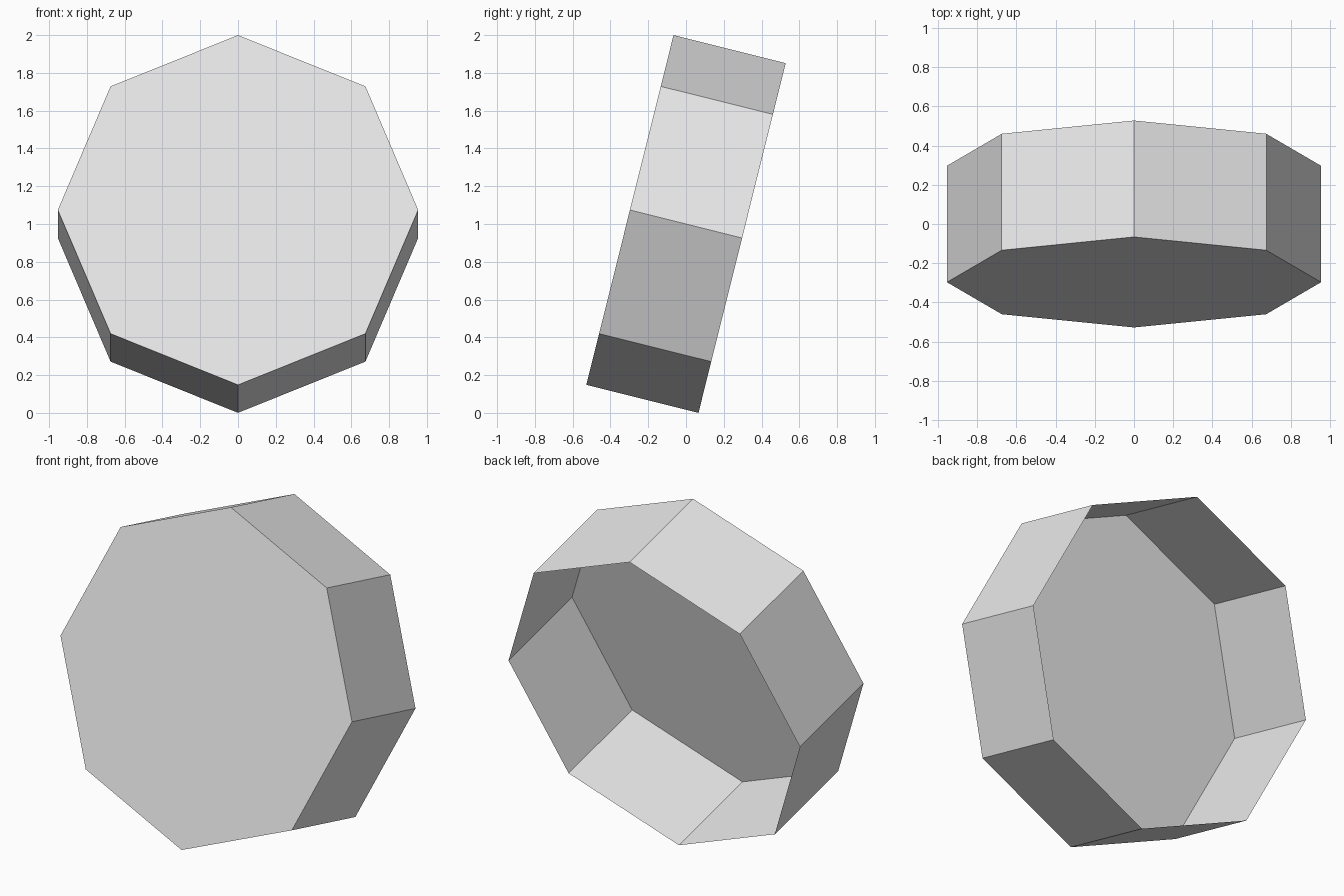
import bpy
import bmesh
from math import radians
from mathutils import Matrix, Vector

cube = bpy.data.objects.get("Cube")
if cube:
    bpy.data.objects.remove(cube, do_unlink=True)

SIDES = 8
RADIUS = 0.954
DEPTH = 0.612
TILT = radians(14)

# Plain grey material
grey = bpy.data.materials.new("light_grey")
grey.use_nodes = True
colour = (0.8, 0.8, 0.8, 1)
grey.diffuse_color = colour
grey.node_tree.nodes["Principled BSDF"].inputs["Base Color"].default_value = colour

# Closed front panel, with its rim extruded into thin side walls, open at the back
bm = bmesh.new()
bmesh.ops.create_circle(bm, cap_ends=True, segments=SIDES, radius=RADIUS,
                        matrix=Matrix.Translation((0, 0, -DEPTH / 2)))
walls = bmesh.ops.extrude_edge_only(bm, edges=bm.edges[:])
rim = [v for v in walls["geom"] if isinstance(v, bmesh.types.BMVert)]
bmesh.ops.translate(bm, verts=rim, vec=Vector((0, 0, DEPTH)))

# Outward normals
bmesh.ops.recalc_face_normals(bm, faces=bm.faces[:])
bm.normal_update()
panel = max(bm.faces, key=lambda f: len(f.verts))
if panel.normal.z > 0:
    bmesh.ops.reverse_faces(bm, faces=bm.faces[:])

# Stand it upright, leaning back
bmesh.ops.transform(bm, verts=bm.verts[:],
                    matrix=Matrix.Translation((0, 0, 1))
                    @ Matrix.Rotation(-radians(90) - TILT, 4, "X"))

mesh = bpy.data.meshes.new("octagonal_shell")
bm.to_mesh(mesh)
bm.free()
mesh.materials.append(grey)
shell = bpy.data.objects.new("octagonal_shell", mesh)
bpy.context.collection.objects.link(shell)
